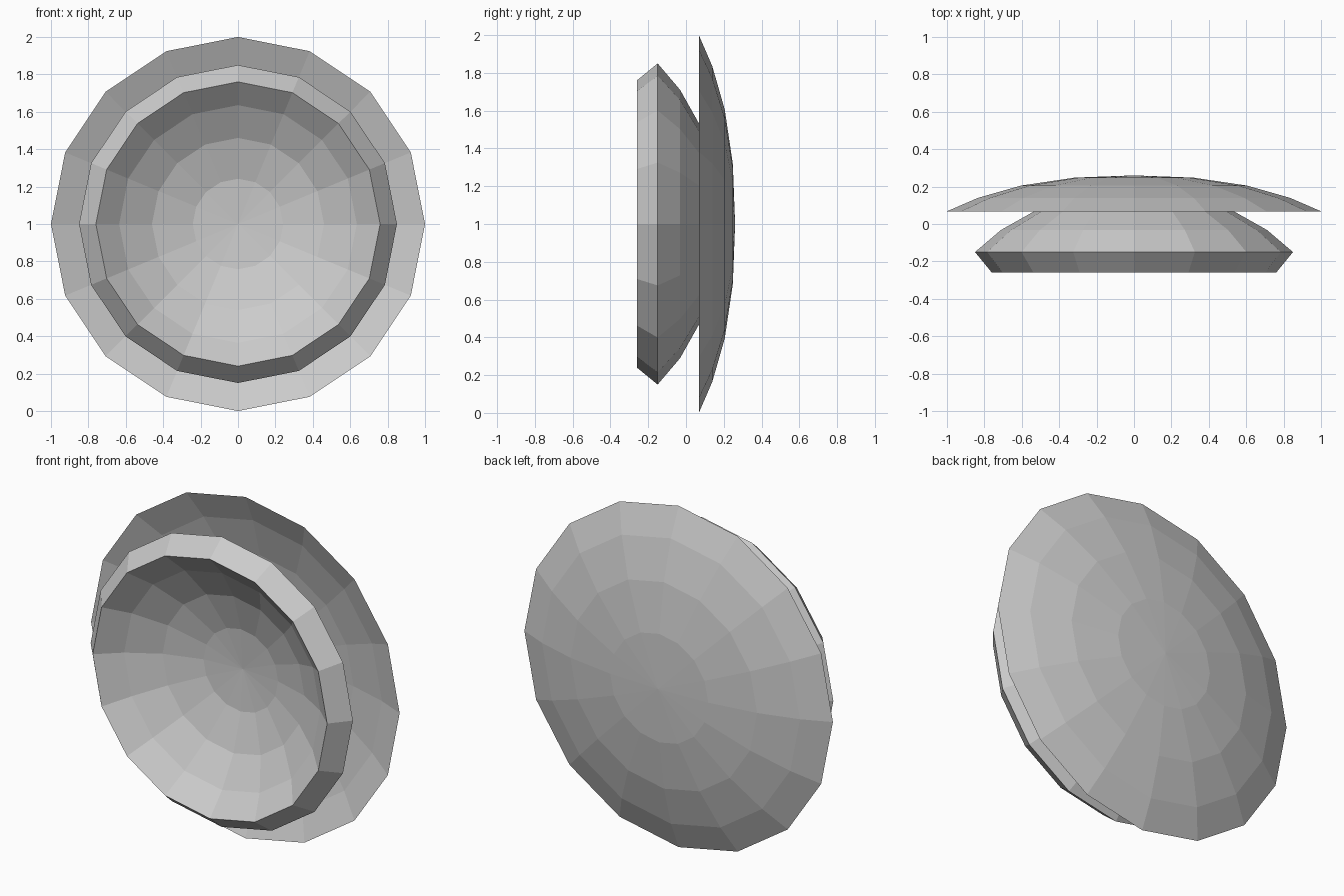
import bpy, math

if "Cube" in bpy.data.objects:
    bpy.data.objects.remove(bpy.data.objects["Cube"])

SIDES = 16
# Shared dish curve from rim to centre: (radius fraction, depth fraction)
CURVE = [(1.0, 0.0), (0.836, 0.37), (0.605, 0.715), (0.318, 0.937), (0.0, 1.0)]


def dish(radius, rim_y, depth):
    return [(radius * r, rim_y + depth * d) for r, d in CURVE]


def revolve(name, profile):
    """Spin (radius, y) points around the y axis at z = 1."""
    verts, faces, rings = [], [], []
    for r, y in profile:
        start = len(verts)
        n = SIDES if r > 0 else 1
        rings.append([start + i % n for i in range(SIDES)])
        for i in range(n):
            a = 2 * math.pi * i / SIDES
            verts.append((r * math.cos(a), y, 1 + r * math.sin(a)))
    for a, b in zip(rings, rings[1:]):
        for i in range(SIDES):
            j = (i + 1) % SIDES
            faces.append(list(dict.fromkeys((a[i], a[j], b[j], b[i]))))
    mesh = bpy.data.meshes.new(name)
    mesh.from_pydata(verts, [], faces)
    mesh.update()
    obj = bpy.data.objects.new(name, mesh)
    bpy.context.collection.objects.link(obj)
    return obj


# Wide shallow shell at the back, open to the front
revolve("back_dish", dish(1.0, 0.068, 0.192))

# Front bowl: concave inside, bevelled rim, deeper outer shell behind
inside = dish(0.76, -0.26, 0.305)
outside = dish(0.85, -0.15, 0.32)
revolve("front_bowl", inside[::-1] + outside)
